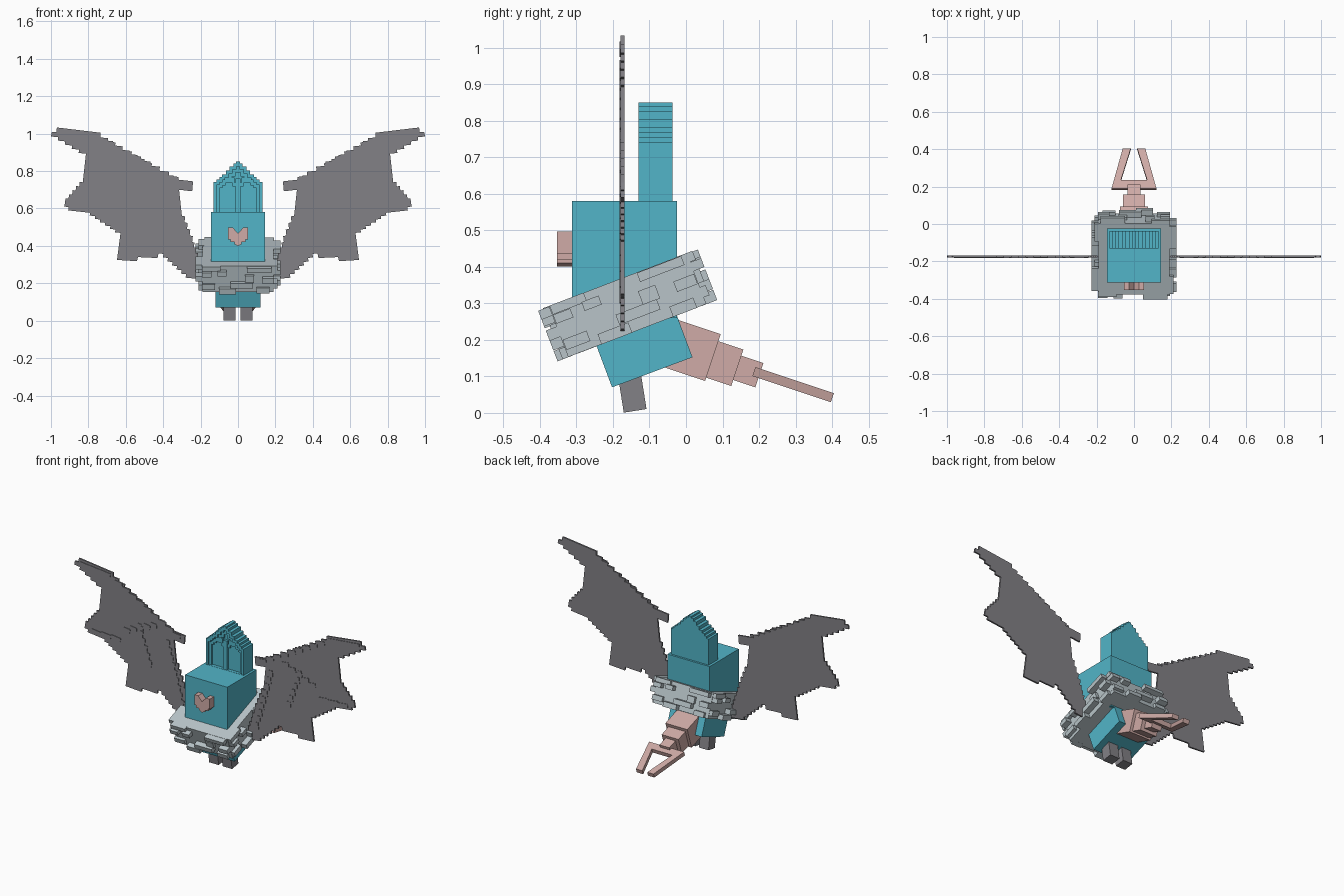
import bpy, bmesh, math
from mathutils import Matrix, Vector

if "Cube" in bpy.data.objects:
    bpy.data.objects.remove(bpy.data.objects["Cube"])


def material(name, rgb):
    m = bpy.data.materials.new(name)
    m.diffuse_color = (*rgb, 1)
    m.use_nodes = True
    m.node_tree.nodes["Principled BSDF"].inputs["Base Color"].default_value = m.diffuse_color
    return m


TEAL = material("teal", (0.085, 0.46, 0.58))
GREY = material("dark_grey", (0.225, 0.22, 0.24))
FUR = material("pale_grey", (0.48, 0.55, 0.58))
PINK = material("pink", (0.63, 0.41, 0.385))


def finish(name, bm, mat, loc=(0, 0, 0), tilt=0):
    bmesh.ops.recalc_face_normals(bm, faces=bm.faces)
    me = bpy.data.meshes.new(name)
    bm.to_mesh(me)
    bm.free()
    me.materials.append(mat)
    ob = bpy.data.objects.new(name, me)
    ob.location = loc
    ob.rotation_euler.x = math.radians(tilt)
    bpy.context.collection.objects.link(ob)
    return ob


def boxes(name, parts, mat, loc=(0, 0, 0), tilt=0):
    """One object from (centre, size) boxes."""
    bm = bmesh.new()
    for c, s in parts:
        bmesh.ops.create_cube(bm, size=1, matrix=Matrix.Translation(c) @ Matrix.Diagonal((*s, 1)))
    return finish(name, bm, mat, loc, tilt)


def prism(name, pts, y0, y1, mat, loc=(0, 0, 0), tilt=0):
    """Extrude an x-z outline from y0 to y1."""
    bm = bmesh.new()
    f = bm.faces.new([bm.verts.new((x, y0, z)) for x, z in pts])
    r = bmesh.ops.extrude_face_region(bm, geom=[f])
    bmesh.ops.translate(bm, vec=(0, y1 - y0, 0), verts=[v for v in r["geom"] if isinstance(v, bmesh.types.BMVert)])
    return finish(name, bm, mat, loc, tilt)


def mirrored(half):
    """Close a right-hand outline with its mirror image."""
    return half + [(-x, z) for x, z in reversed(half) if x > 1e-6]


# head and heart-shaped nose
boxes("head", [((0, -0.168, 0.42), (0.29, 0.287, 0.32))], TEAL)
prism("nose", mirrored([(0, 0.467), (0.027, 0.497), (0.053, 0.497), (0.053, 0.435), (0.04, 0.435),
                        (0.04, 0.42), (0.02, 0.42), (0.02, 0.41), (0, 0.40)]), -0.353, -0.30, PINK)

# crest: stepped arch with nested recesses and a dividing bar
STEPS = [(0.13, 0.742), (0.115, 0.755), (0.10, 0.768), (0.085, 0.782), (0.065, 0.803),
         (0.045, 0.825), (0.025, 0.84), (0.01, 0.85)]


def arch(inset, base):
    pts = [(0.13 - inset, base)]
    prev = None
    for x, z in STEPS:
        x, z = x - inset, z - inset
        if x <= 0.004:
            break
        if prev:
            pts.append((x, prev))
        pts.append((x, z))
        prev = z
    return mirrored(pts)


crest = prism("crest", arch(0, 0.575), -0.13, -0.037, TEAL)
for i, (inset, depth) in enumerate([(0.016, 0.010), (0.032, 0.020)]):
    cut = prism("crest_cutter_%d" % i, arch(inset, 0.581), -0.2, -0.13 + depth, TEAL)
    cut.hide_render = True
    cut.hide_set(True)
    mod = crest.modifiers.new("recess", 'BOOLEAN')
    mod.operation, mod.object, mod.solver = 'DIFFERENCE', cut, 'EXACT'
boxes("crest_bar", [((0, -0.117, 0.67), (0.026, 0.02, 0.18))]
      + [((s * 0.055, -0.114, 0.75), (0.07, 0.015, 0.03)) for s in (-1, 1)]
      + [((s * 0.02, -0.114, 0.728), (0.02, 0.015, 0.02)) for s in (-1, 1)], TEAL)

# body, feet
boxes("body", [((0, 0, 0.03), (0.24, 0.235, 0.175))], TEAL, (0, -0.1125, 0.165), 20.5)
for s, side in ((-1, "left"), (1, "right")):
    boxes(side + "_foot", [((0, 0, 0.015), (0.065, 0.063, 0.13))], GREY, (s * 0.046, -0.147, 0.055), 9)

# fur collar: tilted slab with raised tufts on all four sides
TUFTS = [(-0.15, 0.062, 0.10, 0.026), (-0.175, 0.035, 0.05, 0.026), (-0.09, 0.04, 0.05, 0.026),
         (-0.165, -0.04, 0.07, 0.03), (-0.06, -0.06, 0.09, 0.03), (0.02, -0.028, 0.12, 0.03),
         (0.065, 0.005, 0.05, 0.04), (0.12, 0.06, 0.13, 0.026), (0.17, 0.0, 0.06, 0.03),
         (0.14, -0.06, 0.07, 0.03)]
parts = [((0, 0, 0), (0.38, 0.405, 0.149))]
for i, (u, h, w, t) in enumerate(TUFTS):
    out = 0.045 if i % 3 else 0.03
    for s in (-1, 1):
        parts.append(((s * (0.185 + out / 2 - 0.004), s * u, h), (out, w, t)))
        parts.append(((-s * u * 0.95, s * (0.192 + out / 2 - 0.003), h), (w, out, t)))
boxes("fur_collar", parts, FUR, (0, -0.16, 0.295), 21)

# tapering tail and forked tip
for i, (y, z, w, l, h) in enumerate([(0.0, 0.176, 0.15, 0.155, 0.135), (0.1, 0.137, 0.115, 0.085, 0.105),
                                     (0.165, 0.115, 0.068, 0.075, 0.07)]):
    boxes("tail_segment_%d" % (i + 1), [((0, 0, 0), (w, l, h))], PINK, (0, y, z), -18.4)
prism("tail_fork", mirrored([(0.0, 0.0), (0.12, 0.0), (0.06, 0.226), (0.017, 0.226), (0.07, 0.048),
                             (0.0, 0.048)]), -0.013, 0.013, PINK, (0, 0.186, 0.113), -108.4)

# wings: stair-stepped outline, steps tilted slightly
A = math.radians(6.5)
H, V = Vector((math.cos(A), math.sin(A))), Vector((-math.sin(A), math.cos(A)))


def stair(p, q, n, flat_first=True):
    """Points from p (included) to q (excluded) in n steps."""
    p, d = Vector(p), Vector(q) - Vector(p)
    a, b = H * (d.dot(H) / n), V * (d.dot(V) / n)
    pts = []
    for k in range(n):
        base = p + (a + b) * k
        pts += [base, base + (a if flat_first else b)]
    return pts


# control points: x, z, number of steps to the next point (0 = straight), flat step first
CONTROL = [(0.24, 0.745, 0, 1), (0.345, 0.757, 10, 0), (0.735, 0.98, 0, 1), (0.735, 1.005, 0, 1),
           (0.968, 1.033, 0, 1), (0.972, 1.008, 0, 1), (0.995, 1.01, 0, 1), (1.0, 0.985, 5, 1),
           (0.815, 0.875, 0, 1), (0.83, 0.74, 5, 1), (0.925, 0.63, 0, 1), (0.93, 0.61, 0, 1),
           (0.905, 0.608, 0, 1), (0.908, 0.59, 0, 1), (0.82, 0.58, 7, 1), (0.63, 0.455, 0, 1),
           (0.647, 0.325, 0, 1), (0.54, 0.318, 0, 1), (0.535, 0.34, 0, 1), (0.43, 0.335, 0, 1),
           (0.425, 0.36, 6, 1), (0.28, 0.23, 0, 1), (0.18, 0.22, 7, 0), (0.245, 0.42, 4, 0),
           (0.30, 0.56, 0, 1), (0.315, 0.70, 0, 1), (0.245, 0.692, 0, 1)]
outline = []
for (x, z, n, flat), nxt in zip(CONTROL, CONTROL[1:] + CONTROL[:1]):
    outline += stair((x, z), nxt[:2], n, flat) if n else [Vector((x, z))]

# raised finger bones: start, end, number of short bars
BONES = [((0.27, 0.72), (0.72, 0.965), 9), ((0.75, 0.985), (0.96, 1.005), 3),
         ((0.43, 0.765), (0.66, 0.665), 5), ((0.56, 0.74), (0.47, 0.49), 6),
         ((0.36, 0.69), (0.25, 0.30), 9), ((0.68, 0.605), (0.88, 0.607), 3)]

for s, side in ((-1, "left"), (1, "right")):
    prism(side + "_wing", [(s * p.x, p.y) for p in outline], -0.179, -0.169, GREY)
    bm = bmesh.new()
    for p, q, n in BONES:
        p, d = Vector(p), (Vector(q) - Vector(p)) / n
        w = max(abs(d.dot(H)), 0.022)
        h = max(abs(d.dot(V)), 0.022)
        for k in range(n):
            c = p + d * (k + 0.5)
            bmesh.ops.create_cube(bm, size=1, matrix=Matrix.Translation((s * c.x, -0.179, c.y))
                                  @ Matrix.Rotation(-s * A, 4, 'Y') @ Matrix.Diagonal((w, 0.007, h, 1)))
    finish(side + "_wing_bones", bm, GREY)
